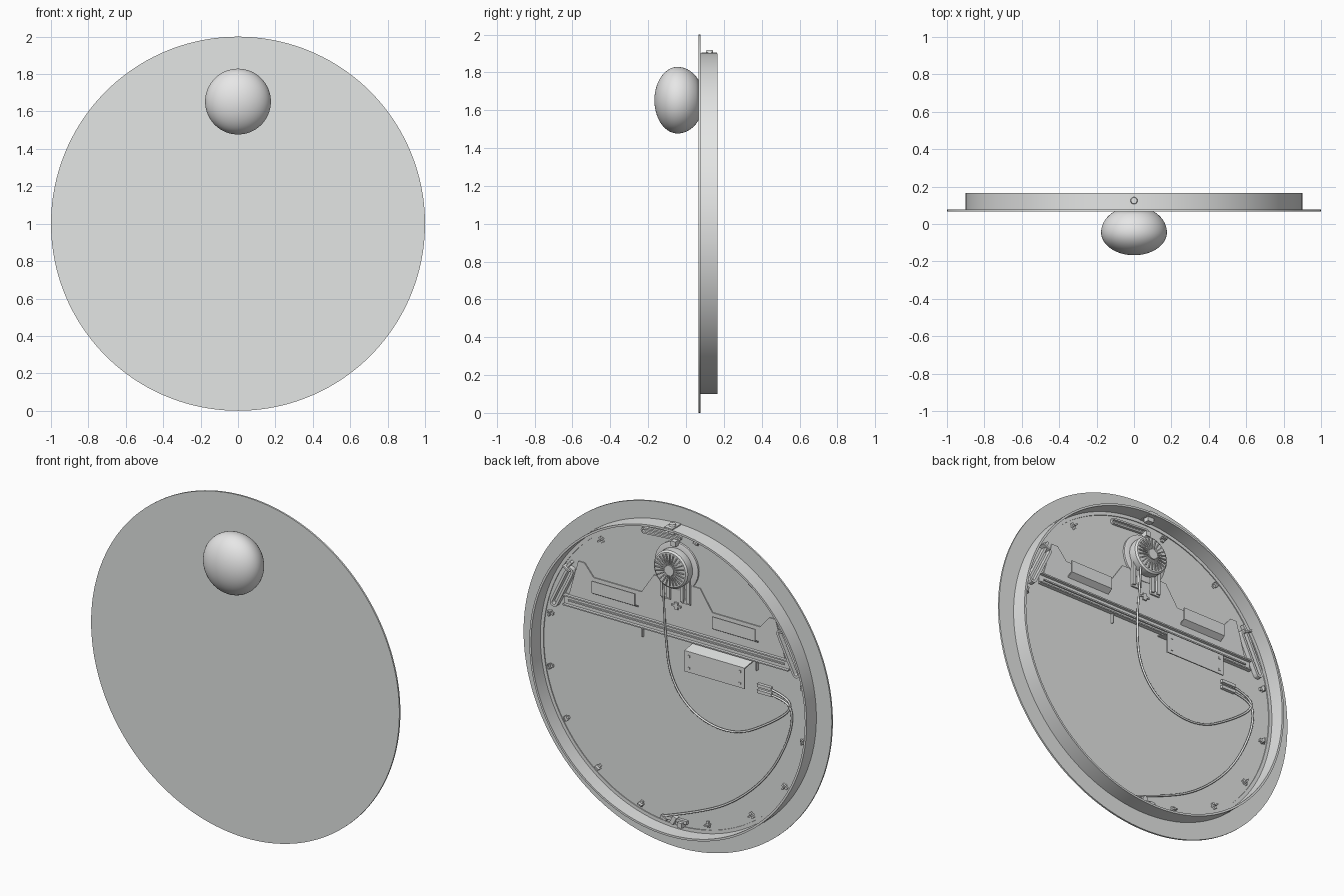
import bpy, bmesh, math
from mathutils import Vector, Matrix

if "Cube" in bpy.data.objects:
    bpy.data.objects.remove(bpy.data.objects["Cube"])

def material(name, rgb):
    m = bpy.data.materials.new(name)
    m.diffuse_color = (*rgb, 1)
    m.use_nodes = True
    m.node_tree.nodes["Principled BSDF"].inputs["Base Color"].default_value = m.diffuse_color
    return m

MIRROR = material("mirror_grey", (0.77, 0.79, 0.78))
GLASS = material("opal_white", (0.80, 0.80, 0.80))
STEEL = material("light_steel", (0.78, 0.79, 0.785))
BACK = 0.077          # rear surface of the mirror
LAMP_Z = 1.653

def finish(bm, name, mat, smooth=False):
    bmesh.ops.recalc_face_normals(bm, faces=bm.faces)
    me = bpy.data.meshes.new(name)
    bm.to_mesh(me)
    bm.free()
    ob = bpy.data.objects.new(name, me)
    bpy.context.collection.objects.link(ob)
    me.materials.append(mat)
    if smooth:
        bpy.ops.object.select_all(action='DESELECT')
        ob.select_set(True)
        bpy.context.view_layer.objects.active = ob
        bpy.ops.object.shade_smooth_by_angle(angle=math.radians(35))
    return ob

def add_box(bm, lo, hi, turn=0):
    """Box from corner to corner, turned about its own y axis."""
    lo, hi = Vector(lo), Vector(hi)
    mat = (Matrix.Translation((lo + hi) / 2) @ Matrix.Rotation(-turn, 4, 'Y')
           @ Matrix.Diagonal((*(hi - lo), 1)))
    bmesh.ops.create_cube(bm, size=1, matrix=mat)

def boxes(name, items, mat=STEEL):
    bm = bmesh.new()
    for it in items:
        add_box(bm, *it)
    return finish(bm, name, mat)

def prism(name, pts, a, b, axis='y', mat=STEEL):
    """Outline pushed along y (points are x,z) or along x (points are y,z)."""
    bm = bmesh.new()
    place = (lambda p, t: (p[0], t, p[1])) if axis == 'y' else (lambda p, t: (t, p[0], p[1]))
    face = bm.faces.new([bm.verts.new(place(p, a)) for p in pts])
    ext = bmesh.ops.extrude_face_region(bm, geom=[face])
    shift = (0, b - a, 0) if axis == 'y' else (b - a, 0, 0)
    bmesh.ops.translate(bm, vec=shift, verts=[v for v in ext['geom'] if isinstance(v, bmesh.types.BMVert)])
    return finish(bm, name, mat)

def lathe(name, profile, cz, mat, segs=64, closed=False):
    """Spin (radius, y) points about a y-axis through (0, cz)."""
    bm = bmesh.new()
    vs = [bm.verts.new((r, y, cz)) for r, y in profile]
    ed = [bm.edges.new(p) for p in zip(vs, vs[1:] + (vs[:1] if closed else []))] if closed else \
         [bm.edges.new(p) for p in zip(vs, vs[1:])]
    bmesh.ops.spin(bm, geom=vs + ed, cent=(0, 0, cz), axis=(0, 1, 0),
                   angle=2 * math.pi, steps=segs)
    bmesh.ops.remove_doubles(bm, verts=bm.verts, dist=1e-5)
    return finish(bm, name, mat, True)

def slot_plate(name, cx, cz, length, width, angle, y0, y1, rim=0.014):
    """Rounded plate with a long slot through it."""
    bm = bmesh.new()
    loops = []
    for y in (y0, y1):
        for r in (width / 2, width / 2 - rim):
            ring = []
            for side in (1, -1):
                for i in range(7):
                    t = math.pi * (i / 6 - 0.5)
                    x = side * (length / 2 - width / 2 + r * math.cos(t))
                    z = side * r * math.sin(t)
                    ring.append(bm.verts.new((cx + x * math.cos(angle) - z * math.sin(angle), y,
                                              cz + x * math.sin(angle) + z * math.cos(angle))))
            loops.append(ring)
    n = len(loops[0])
    for a, b in ((0, 1), (1, 3), (3, 2), (2, 0)):
        for i in range(n):
            j = (i + 1) % n
            bm.faces.new((loops[a][i], loops[a][j], loops[b][j], loops[b][i]))
    return finish(bm, name, STEEL)

def cable(name, pts, radius=0.006):
    cu = bpy.data.curves.new(name, 'CURVE')
    cu.dimensions = '3D'
    cu.bevel_depth, cu.bevel_resolution, cu.resolution_u = radius, 2, 8
    sp = cu.splines.new('NURBS')
    sp.points.add(len(pts) - 1)
    for p, (x, y, z) in zip(sp.points, pts):
        p.co = (x, y, z, 1)
    sp.use_endpoint_u, sp.order_u = True, 3
    cu.materials.append(STEEL)
    ob = bpy.data.objects.new(name, cu)
    bpy.context.collection.objects.link(ob)
    bpy.ops.object.select_all(action='DESELECT')
    ob.select_set(True)
    bpy.context.view_layer.objects.active = ob
    bpy.ops.object.convert(target='MESH')

# Round mirror and the frame ring behind it
lathe("mirror_disc", [(0, 0.067), (1, 0.067), (1, BACK), (0, BACK)], 1, MIRROR, 160)
lathe("frame_ring", [(0.9, BACK), (0.9, 0.167), (0.888, 0.167), (0.888, 0.082),
                     (0.868, 0.082), (0.868, BACK)], 1, STEEL, 128, True)

# Globe lamp: rounder at the front, cut flat against the mirror
globe = []
for i in range(25):
    y = -0.167 + 0.235 * (1 - math.cos(math.pi * i / 48)) / 1.0
    t = (y + 0.045) / (0.122 if y < -0.045 else 0.14)
    globe.append((0.176 * math.sqrt(max(0, 1 - t * t)), y))
lathe("lamp_globe", globe + [(0, globe[-1][1])], LAMP_Z, GLASS, 64)

# Lamp holder at the back: flange, drum and radial vents
lathe("lamp_flange", [(0, BACK), (0.14, BACK), (0.14, 0.088), (0.125, 0.092), (0, 0.092)], LAMP_Z, GLASS, 48)
lathe("lamp_housing", [(0, 0.085), (0.105, 0.085), (0.11, 0.1), (0.11, 0.14), (0.1, 0.148), (0, 0.148)],
      LAMP_Z, STEEL, 48)
lathe("lamp_hub", [(0, 0.145), (0.03, 0.145), (0.03, 0.158), (0, 0.158)], LAMP_Z, STEEL, 24)
vents = []
for i in range(24):
    a = 2 * math.pi * i / 24
    cx, cz = 0.062 * math.cos(a), LAMP_Z + 0.062 * math.sin(a)
    vents.append(((cx - 0.03, 0.145, cz - 0.003), (cx + 0.03, 0.155, cz + 0.003), a))
boxes("lamp_vent_fins", vents)
boxes("lamp_screw_post", [((-0.015, BACK, 1.78), (0.015, 0.12, 1.81))])

# Legs that tie the lamp holder to the mounting plate
legs = []
for s in (-1, 1):
    for x in (0.045, 0.085):
        legs.append(((s * x - 0.01, 0.09, 1.46), (s * x + 0.01, 0.105, 1.62)))
    legs.append(((s * 0.065 - 0.03, 0.088, 1.45), (s * 0.065 + 0.03, 0.097, 1.475)))
boxes("lamp_holder_legs", legs)

# Wide mounting plate with raised tabs
half = [(0.15, 1.56), (0.23, 1.44), (0.54, 1.44), (0.60, 1.51), (0.64, 1.51),
        (0.70, 1.30), (0.73, 1.30), (0.73, 1.235)]
prism("mounting_plate", half + [(-x, z) for x, z in reversed(half)], 0.079, 0.085)
boxes("mounting_plate_ribs", [((-0.73, 0.085, 1.290), (0.73, 0.102, 1.298)),
                              ((-0.70, 0.085, 1.262), (0.70, 0.093, 1.270)),
                              ((-0.73, 0.085, 1.235), (0.73, 0.102, 1.242)),
                              ((-0.012, 0.085, 1.40), (0.012, 0.094, 1.44)),
                              ((-0.03, 0.085, 1.415), (0.03, 0.094, 1.425))])

# Folded hanging hooks
hook = [(0.085, 1.345), (0.118, 1.365), (0.118, 1.435), (0.112, 1.435), (0.112, 1.369), (0.085, 1.353)]
for side, a, b in (("left", 0.25, 0.53), ("right", -0.53, -0.25)):
    prism("hanging_hook_" + side, hook, a, b, 'x')

# Control box bracket with a folded top
cover = [(BACK, 1.225), (0.157, 1.212), (0.157, 1.09), (0.151, 1.09), (0.151, 1.206), (BACK, 1.219)]
prism("control_cover", cover, -0.49, -0.10, 'x')
boxes("control_cover_screws", [((x - .006, 0.157, z - .006), (x + .006, 0.160, z + .006))
                               for x in (-0.46, -0.13) for z in (1.115, 1.185)])
boxes("locating_pins", [((x - .003, BACK, 1.18), (x + .003, 0.092, 1.235)) for x in (0.22, -0.52)])

# Slotted adjusting plates at both ends and at the top
for side, s in (("left", 1), ("right", -1)):
    slot_plate("adjuster_" + side, s * 0.735, 1.34, 0.28, 0.05, s * math.radians(-64), BACK, 0.105)
    boxes("adjuster_foot_" + side, [((s * 0.70 - .025, BACK, 1.455), (s * 0.70 + .025, 0.115, 1.465), s * 0.45),
                                    ((s * 0.69 - .02, BACK, 1.475), (s * 0.69 + .02, 0.10, 1.49), s * -0.9)])
slot_plate("adjuster_top", 0.10, 1.815, 0.26, 0.035, math.radians(-4), BACK, 0.092, 0.01)

# Seam plate with a screw at the top of the ring
boxes("ring_seam_plate", [((-0.026, 0.082, 1.885), (0.026, 0.165, 1.906)),
                          ((-0.02, 0.105, 1.86), (0.02, 0.14, 1.89))])
bm = bmesh.new()
bmesh.ops.create_cone(bm, cap_ends=True, segments=20, radius1=0.02, radius2=0.016, depth=0.014,
                      matrix=Matrix.Translation((0, 0.125, 1.91)))
finish(bm, "ring_seam_screw", STEEL, True)

# Small clips standing around the inside of the ring
clips = []
for deg in (11, -10.5, -31, -52.5, -74, -104, -125.5, -147, -169, 169, 126, 99, 54):
    a = math.radians(deg)
    cx, cz = 0.835 * math.cos(a), 1 + 0.835 * math.sin(a)
    clips.append(((cx - .018, BACK, cz - .008), (cx + .018, 0.088, cz + .008), a))
    clips.append(((cx - .004, BACK, cz - .014), (cx + .004, 0.105, cz + .014), a))
boxes("strip_clips", clips)

# Cables, plugs and the connector block at the bottom
cable("lamp_cable", [(0.06, 0.13, 1.60), (0.06, 0.12, 1.45), (0.065, 0.10, 1.25), (0.04, 0.09, 0.98),
                     (-0.12, 0.088, 0.80), (-0.38, 0.088, 0.76), (-0.62, 0.088, 0.90),
                     (-0.76, 0.09, 1.02), (-0.70, 0.09, 1.085), (-0.58, 0.09, 1.10)])
cable("strip_cable", [(-0.58, 0.09, 1.065), (-0.70, 0.09, 1.06), (-0.76, 0.09, 1.0), (-0.73, 0.088, 0.83),
                      (-0.60, 0.088, 0.58), (-0.38, 0.088, 0.37), (-0.15, 0.088, 0.25), (0.09, 0.09, 0.165)])
boxes("cable_plugs", [((-0.62, 0.082, z - .009), (-0.53, 0.1, z + .009)) for z in (1.065, 1.10)])
boxes("connector_block", [((-0.07, BACK, 0.155), (0.07, 0.094, 0.175)),
                          ((-0.05, BACK, 0.135), (-0.02, 0.112, 0.165)),
                          ((0.0, BACK, 0.14), (0.025, 0.105, 0.19), 0.5),
                          ((0.06, BACK, 0.15), (0.10, 0.10, 0.165), 0.4)])
